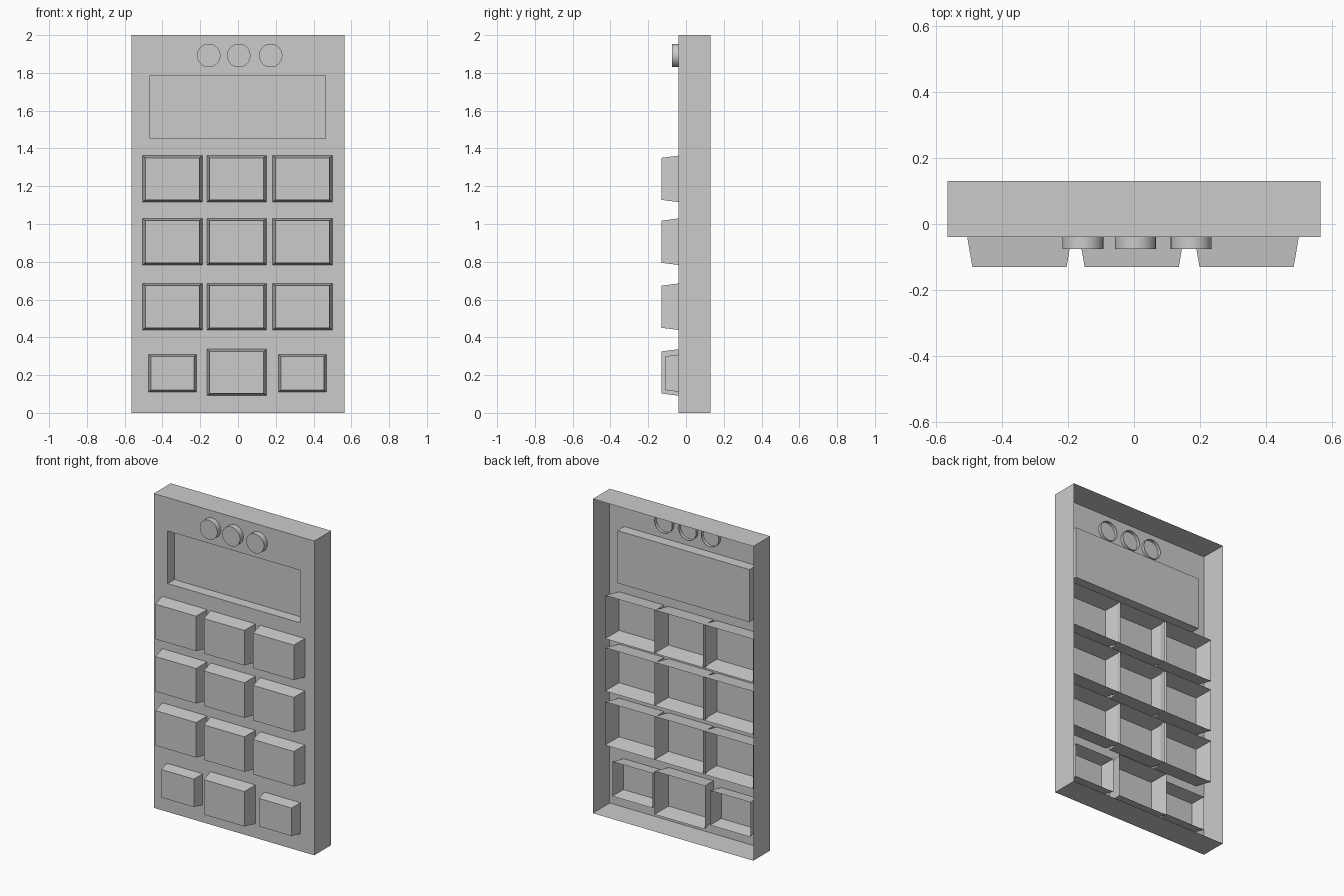
import bpy, bmesh, math
from mathutils import Matrix

if "Cube" in bpy.data.objects:
    bpy.data.objects.remove(bpy.data.objects["Cube"])

HALF_W, HEIGHT = 0.565, 2.0
FRONT, BACK = -0.04, 0.13


def finish(bm, name, smooth=False):
    mesh = bpy.data.meshes.new(name)
    bm.to_mesh(mesh)
    bm.free()
    obj = bpy.data.objects.new(name, mesh)
    bpy.context.collection.objects.link(obj)
    if smooth:
        bpy.ops.object.select_all(action='DESELECT')
        obj.select_set(True)
        bpy.context.view_layer.objects.active = obj
        bpy.ops.object.shade_smooth_by_angle(angle=math.radians(40))
    return obj


def ring(bm, x0, x1, z0, z1, y):
    """Rectangle of vertices in an xz plane, counter-clockwise from the front."""
    return [bm.verts.new((x, y, z)) for x, z in ((x0, z0), (x1, z0), (x1, z1), (x0, z1))]


def bridge(bm, outer, inner):
    for i in range(4):
        j = (i + 1) % 4
        bm.faces.new((outer[i], outer[j], inner[j], inner[i]))


def key(name, x, z, w, h, front, back):
    """Tapered, open-backed keycap; w and h are measured at the front panel."""
    bm = bmesh.new()
    rings = []
    for y in (back, front):
        d = y - FRONT
        hw, hh = w / 2 + 0.17 * d, h / 2 + 0.13 * d
        rings.append(ring(bm, x - hw, x + hw, z - hh, z + hh, y))
    bridge(bm, *rings)
    bm.faces.new(rings[1])
    finish(bm, name)


# Open-backed casing with a recessed screen
bm = bmesh.new()
rear = ring(bm, -HALF_W, HALF_W, 0, HEIGHT, BACK)
face = ring(bm, -HALF_W, HALF_W, 0, HEIGHT, FRONT)
screen_rim = ring(bm, -0.467, 0.463, 1.453, 1.787, FRONT)
screen = ring(bm, -0.467, 0.463, 1.453, 1.787, 0.028)
bridge(bm, rear, face)
bridge(bm, face, screen_rim)
bridge(bm, screen_rim, screen)
bm.faces.new(screen)
finish(bm, "casing")

# Large keys: three full rows plus the bottom middle key
columns = (-0.347, -0.007, 0.341)
for r, z in enumerate((1.239, 0.906, 0.562)):
    for c, x in enumerate(columns):
        key(f"key_{r}_{c}", x, z, 0.316, 0.246, -0.13, 0.073)
key("key_bottom_middle", columns[1], 0.214, 0.316, 0.246, -0.13, 0.073)

# Small keys at the bottom corners
for side, x in (("left", -0.347), ("right", 0.341)):
    key(f"key_bottom_{side}", x, 0.21, 0.253, 0.197, -0.112, 0.05)

# Round buttons above the screen, open at the back
for i, x in enumerate((-0.155, 0.004, 0.173)):
    bm = bmesh.new()
    y0, y1 = -0.075, -0.02
    bmesh.ops.create_cone(
        bm, cap_ends=True, segments=32, radius1=0.062, radius2=0.062, depth=y1 - y0,
        matrix=Matrix.Translation((x, (y0 + y1) / 2, 1.892)) @ Matrix.Rotation(math.pi / 2, 4, 'X'))
    caps = [f for f in bm.faces if f.calc_center_median().y > y1 - 0.001]
    bmesh.ops.delete(bm, geom=caps, context='FACES')
    finish(bm, f"round_button_{i}", smooth=True)
